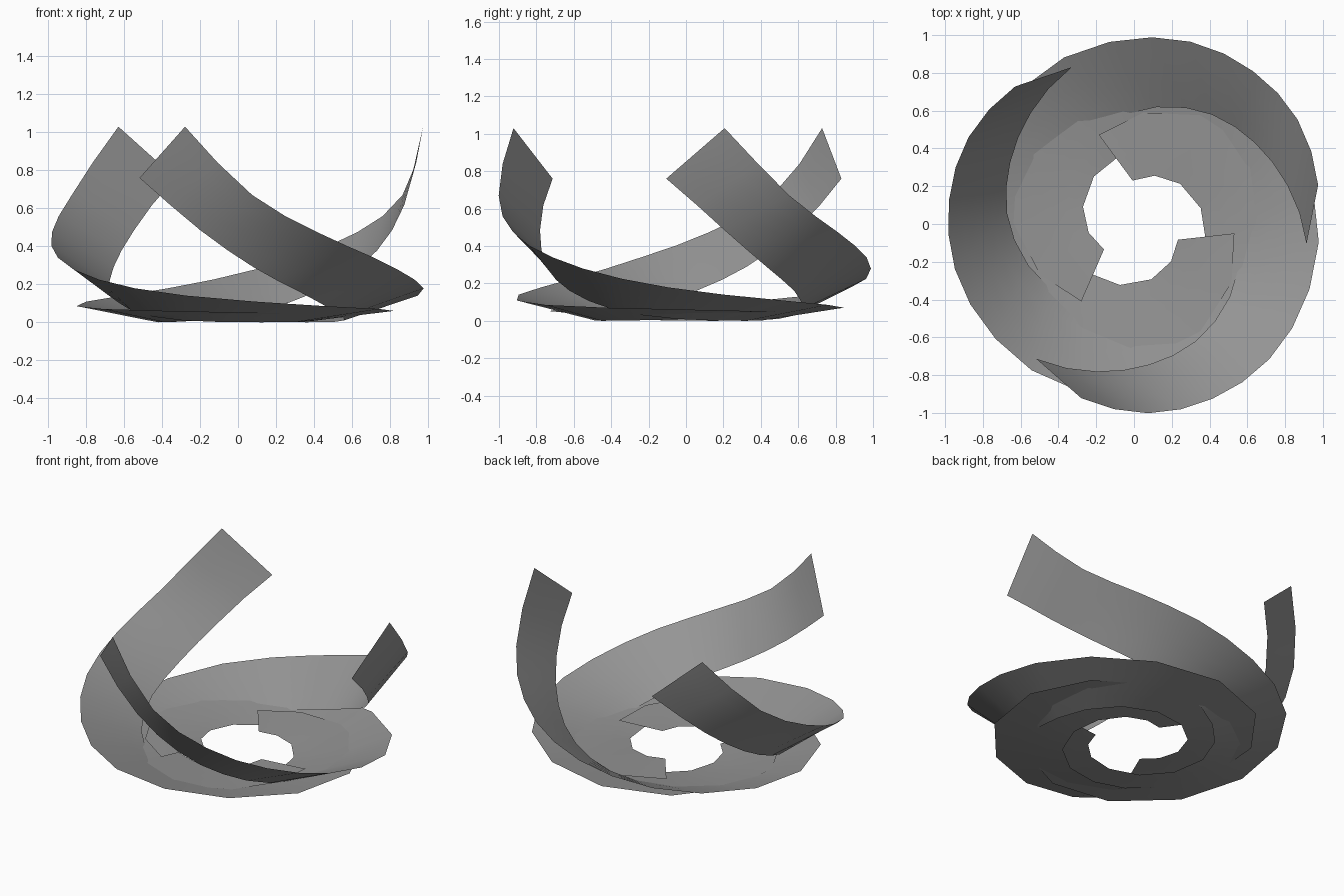
import bpy, bmesh, math
from mathutils import Vector

cube = bpy.data.objects.get("Cube")
if cube:
    bpy.data.objects.remove(cube, do_unlink=True)

# One grey for every blade
grey = bpy.data.materials.new("warm_grey")
grey.use_nodes = True
colour = (0.30, 0.30, 0.30, 1.0)
grey.diffuse_color = colour
grey.node_tree.nodes["Principled BSDF"].inputs["Base Color"].default_value = colour

# Key stations along a blade, tip to hub:
# outer angle, outer radius, outer height, inner radius, inner height
stations = [
    (252, .974, 1.03, .898, .76),
    (273, 1.007, .67, .815, .485),
    (293, 1.009, .475, .75, .29),
    (314, 1.0, .34, .695, .16),
    (339, .972, .225, .622, .06),
    (372, .945, .14, .54, .01),
    (420, .872, .085, .465, 0),
    (480, .8, .06, .378, .006),
    (540, .66, .045, .305, .02),
    (594, .512, .033, .228, .03),
]
centre = Vector((.022, .004, 0))
columns = 4


def smooth_path(keys):
    """Insert a Catmull-Rom midpoint between each pair of key stations."""
    keys = [Vector(k) for k in keys]
    padded = [2 * keys[0] - keys[1]] + keys + [2 * keys[-1] - keys[-2]]
    path = []
    for before, start, end, after in zip(padded, padded[1:], padded[2:], padded[3:]):
        middle = (start + end) * 9 / 16 - (before + after) / 16
        path += [start, middle]
    return path + [keys[-1]]


def polar(degrees, radius, height):
    angle = math.radians(degrees)
    return centre + Vector((radius * math.cos(angle), radius * math.sin(angle), height))


def make_blade(name, turn):
    """Sweep a straight cross-section from the raised tip down into the hub."""
    mesh = bpy.data.meshes.new(name)
    bm = bmesh.new()
    path = smooth_path(stations)
    rows = []
    for i, (angle, outer_r, outer_z, inner_r, inner_z) in enumerate(path):
        lag = 19 - 2.5 * i / (len(path) - 1)
        outer = polar(angle + turn, outer_r, outer_z)
        inner = polar(angle + turn - lag, inner_r, max(inner_z, 0))
        rows.append([bm.verts.new(inner.lerp(outer, c / columns))
                     for c in range(columns + 1)])
    for row, following in zip(rows, rows[1:]):
        for c in range(columns):
            face = bm.faces.new((row[c], row[c + 1], following[c + 1], following[c]))
            face.smooth = True
    bm.to_mesh(mesh)
    bm.free()
    mesh.materials.append(grey)
    blade = bpy.data.objects.new(name, mesh)
    bpy.context.collection.objects.link(blade)


# Three equal blades around the hub
for name, turn in (("front_blade", 0), ("left_blade", 120), ("back_blade", 240)):
    make_blade(name, turn)
